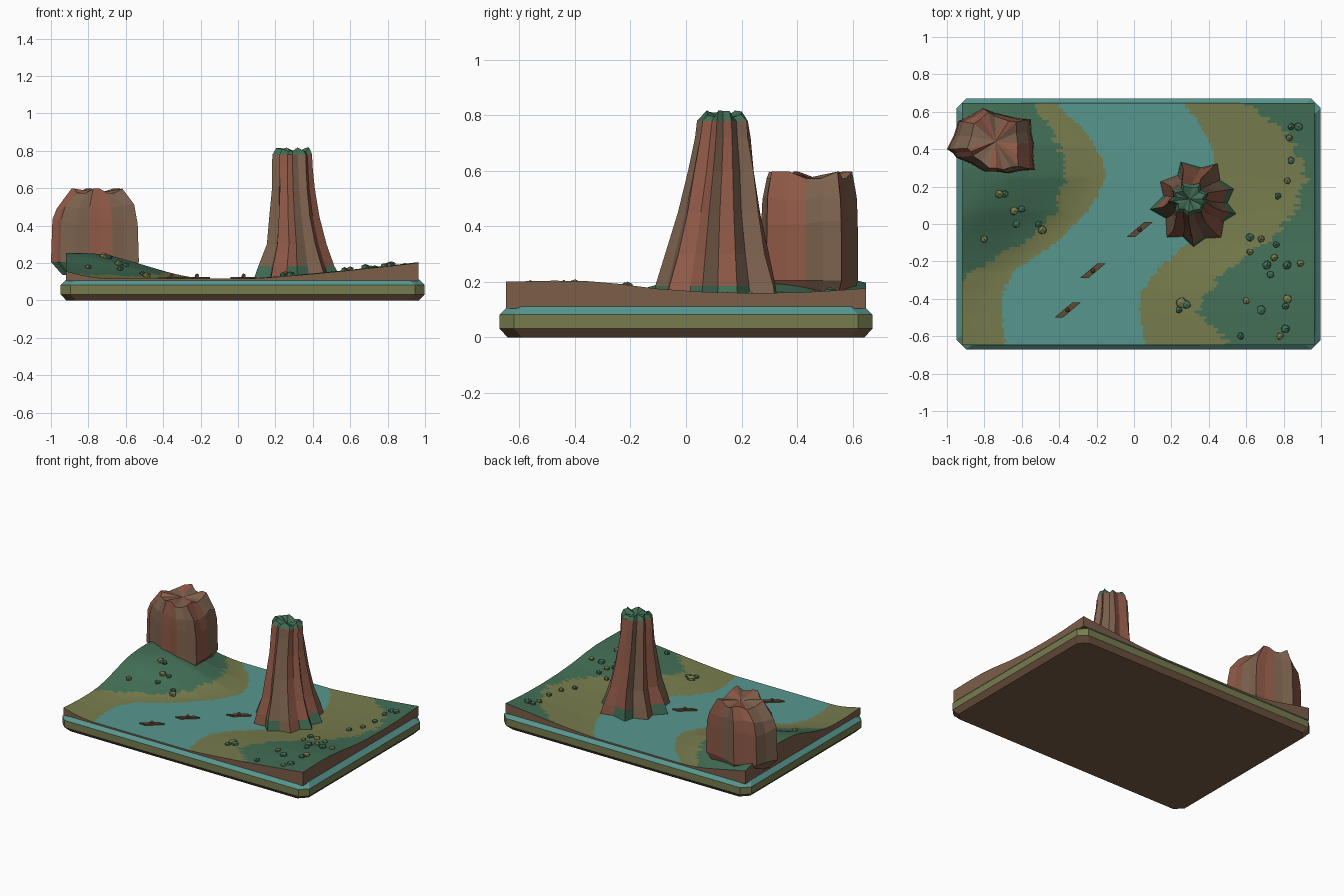
import bpy, bmesh, math, random
from mathutils import Vector

random.seed(4)
if "Cube" in bpy.data.objects:
    bpy.data.objects.remove(bpy.data.objects["Cube"])


def material(name, code):
    lin = []
    for i in (0, 2, 4):
        c = int(code[i:i + 2], 16) / 255
        lin.append(c / 12.92 if c < 0.04 else ((c + 0.055) / 1.055) ** 2.4)
    m = bpy.data.materials.new(name)
    m.use_nodes = True
    m.diffuse_color = (*lin, 1)
    m.node_tree.nodes["Principled BSDF"].inputs["Base Color"].default_value = (*lin, 1)
    return m


WATER = material("river teal", "58968f")
SAND = material("olive sand", "777c4d")
GRASS = material("valley green", "426e55")
EARTH = material("earth brown", "7c5e49")
RED = material("red rock", "8f5947")
TAN = material("tan rock", "7d624e")
WOOD = material("boat wood", "5c4a35")


def finish(name, bm, mats):
    bmesh.ops.recalc_face_normals(bm, faces=bm.faces)
    mesh = bpy.data.meshes.new(name)
    bm.to_mesh(mesh)
    bm.free()
    for m in mats:
        mesh.materials.append(m)
    ob = bpy.data.objects.new(name, mesh)
    bpy.context.collection.objects.link(ob)
    return ob


def loft(name, rings, mats, wall, bottom, top, peak=None):
    """Skin closed rings; wall(level, side) picks the colour of each face."""
    bm = bmesh.new()
    loops = [[bm.verts.new(p) for p in r] for r in rings]
    n = len(rings[0])
    for k in range(len(loops) - 1):
        for i in range(n):
            j = (i + 1) % n
            f = bm.faces.new((loops[k][i], loops[k][j], loops[k + 1][j], loops[k + 1][i]))
            f.material_index = wall(k, i)
    bm.faces.new(loops[0]).material_index = bottom
    if peak:
        tip = bm.verts.new(peak)
        for i in range(n):
            f = bm.faces.new((loops[-1][i], loops[-1][(i + 1) % n], tip))
            f.material_index = top(i)
    else:
        bm.faces.new(loops[-1]).material_index = top(0)
    return finish(name, bm, mats)


# Layered plinth with chamfered edges and corners
def plinth_ring(z, inset):
    a, b, c = 0.973 - inset, 0.672 - inset, 0.052
    pts = []
    for sx, sy in ((1, 1), (-1, 1), (-1, -1), (1, -1)):
        pair = [(sx * a, sy * (b - c)), (sx * (a - c), sy * b)]
        pts += pair if sx * sy > 0 else pair[::-1]
    return [(x + 0.025, y, z) for x, y in pts]


loft("plinth", [plinth_ring(0, 0.03), plinth_ring(0.032, 0), plinth_ring(0.082, 0),
                plinth_ring(0.112, 0.03)],
     [EARTH, SAND, WATER], lambda k, i: k, 0, lambda i: 2)

# River banks: y, left grass, left water, right water, right grass
BANKS = [(-0.65, -1.1, -0.68, 0.06, 0.52), (-0.48, -1.05, -0.71, 0.03, 0.35),
         (-0.36, -0.96, -0.7, 0.04, 0.39), (-0.25, -0.85, -0.64, 0.12, 0.5),
         (-0.1, -0.6, -0.42, 0.29, 0.7), (0.07, -0.42, -0.24, 0.4, 0.87),
         (0.25, -0.36, -0.15, 0.44, 0.92), (0.42, -0.4, -0.2, 0.41, 0.86),
         (0.53, -0.46, -0.3, 0.35, 0.76), (0.65, -0.56, -0.42, 0.27, 0.58)]


def banks(y):
    for lo, hi in zip(BANKS, BANKS[1:]):
        if y <= hi[0]:
            t = max(0, (y - lo[0]) / (hi[0] - lo[0]))
            return [a + (b - a) * t for a, b in zip(lo[1:], hi[1:])]
    return list(BANKS[-1][1:])


def ground(x, y):
    _, left, right, _ = banks(y)
    z = 0.117
    if x > right:
        z += 0.095 * (x - right) ** 1.25
    elif x < left:
        t = min(1, (left - x) / 0.68)
        hill = 0.138 - 0.12 * max(0, y - 0.3) - 0.05 * math.exp(-((y + 0.14) / 0.2) ** 2)
        z += hill * t * t * (3 - 2 * t)
    return z


# Valley floor with its colour bands and earth sides
NX, NY = 150, 84
X0, X1, Y0, Y1 = -0.92, 0.965, -0.648, 0.648
bm = bmesh.new()
grid = []
for j in range(NY + 1):
    y = Y0 + (Y1 - Y0) * j / NY
    xs = [X0 + (X1 - X0) * i / NX for i in range(NX + 1)]
    grid.append([bm.verts.new((x, y, ground(x, y))) for x in xs])
for j in range(NY):
    edges = banks((grid[j][0].co.y + grid[j + 1][0].co.y) / 2)
    edges = [e + random.uniform(-r, r) for e, r in zip(edges, (0.026, 0.008, 0.008, 0.026))]
    for i in range(NX):
        f = bm.faces.new((grid[j][i], grid[j][i + 1], grid[j + 1][i + 1], grid[j + 1][i]))
        x = f.calc_center_median().x
        f.material_index = 2 if x < edges[0] or x > edges[3] else 0 if edges[1] < x < edges[2] else 1
rim = grid[0] + [r[-1] for r in grid[1:]] + grid[-1][-2::-1] + [r[0] for r in grid[-2:0:-1]]
foot = [bm.verts.new((v.co.x, v.co.y, 0.105)) for v in rim]
for i in range(len(rim)):
    j = (i + 1) % len(rim)
    bm.faces.new((rim[i], rim[j], foot[j], foot[i])).material_index = 3
bm.faces.new(foot).material_index = 3
valley = finish("valley_floor", bm, [WATER, SAND, GRASS, EARTH])
valley.select_set(True)
bpy.context.view_layer.objects.active = valley
bpy.ops.object.shade_smooth_by_angle(angle=math.radians(40))

# Tall fluted butte: z, centre x, centre y, x radius, y radius
SIDES = 18
reach = [random.uniform(0.98, 1.1) if i % 2 else random.uniform(0.76, 0.9) for i in range(SIDES)]
turn = [i + random.uniform(0, 0.5) for i in range(SIDES)]
LEVELS = [(0.11, 0.33, 0.11, 0.225, 0.225), (0.185, 0.325, 0.112, 0.195, 0.208),
          (0.3, 0.32, 0.115, 0.155, 0.178), (0.45, 0.308, 0.12, 0.128, 0.145),
          (0.6, 0.3, 0.128, 0.112, 0.118), (0.72, 0.297, 0.132, 0.106, 0.097),
          (0.78, 0.297, 0.133, 0.105, 0.088), (0.81, 0.297, 0.133, 0.088, 0.068)]
rings = []
for z, cx, cy, rx, ry in LEVELS:
    ring = []
    for i in range(SIDES):
        a = math.tau * turn[i] / SIDES
        wobble = reach[i] * random.uniform(0.97, 1.03)
        dz = random.uniform(-0.02, 0.008) if z > 0.8 else 0
        ring.append((cx + rx * wobble * math.cos(a), cy + ry * wobble * math.sin(a), z + dz))
    rings.append(ring)


def butte_colour(k, i):
    if k == len(LEVELS) - 2 or (k == 0 and i % 4 < 2):
        return 2
    return (i // 2 + i) % 2


loft("tall_butte", rings, [RED, TAN, GRASS], butte_colour, 0, lambda i: 2, (0.297, 0.133, 0.785))

# Squat boulder overhanging the corner
OUTLINE = [(-1, 0.4), (-0.95, 0.355), (-0.8, 0.28), (-0.67, 0.27), (-0.53, 0.29), (-0.535, 0.43),
           (-0.55, 0.56), (-0.68, 0.58), (-0.81, 0.62), (-0.94, 0.55)]
centre = Vector((-0.74, 0.44))
corners = []
for i, p in enumerate(OUTLINE):
    p, q = Vector(p), Vector(OUTLINE[(i + 1) % len(OUTLINE)])
    corners += [p, centre + ((p + q) / 2 - centre) * 0.97]
rings = []
for z, sx, sy in ((0.135, 0.76, 0.86), (0.205, 1, 1), (0.42, 0.97, 0.99), (0.5, 0.88, 0.97), (0.585, 0.58, 0.88)):
    ring = []
    for i, p in enumerate(corners):
        d = p - centre
        dz = 0.012 * (-1) ** (i // 2) if z > 0.55 else random.uniform(-0.015, 0.015) if z > 0.3 else 0
        ring.append((centre.x + d.x * sx, centre.y + d.y * sy, z + dz))
    rings.append(ring)
loft("squat_boulder", rings, [RED, TAN, GRASS],
     lambda k, i: 2 if k == 0 and i < 6 else (i // 2) % 2, 0,
     lambda i: (i // 2) % 2, (centre.x, centre.y, 0.575))

# Slanted river boats, each with a small rider
for n, (x, y) in enumerate([(0.03, -0.03), (-0.22, -0.25), (-0.355, -0.46)]):
    plan = [(-0.07, -0.04), (-0.025, -0.04), (0.07, 0.04), (0.025, 0.04)]
    rings = [[(x + px, y + py, z) for px, py in plan] for z in (0.116, 0.126)]
    loft(f"boat_{n + 1}", rings, [WOOD], lambda k, i: 0, 0, lambda i: 0)
    bm = bmesh.new()
    bmesh.ops.create_icosphere(bm, subdivisions=1, radius=0.013)
    bmesh.ops.translate(bm, verts=bm.verts, vec=(x, y, 0.131))
    finish(f"rider_{n + 1}", bm, [RED])

# Low faceted bushes: x, y, radius
BUSHES = [(-0.72, 0.16, 3), (-0.69, 0.16, 2), (-0.64, 0.07, 3), (-0.6, 0.08, 2), (-0.63, 0, 2), (-0.49, -0.03, 3),
          (-0.51, 0, 2), (-0.8, -0.08, 2), (0.88, 0.52, 3), (0.84, 0.52, 2), (0.83, 0.46, 2),
          (0.84, 0.34, 2), (0.82, 0.23, 2), (0.77, 0.15, 2), (0.62, -0.07, 3), (0.68, -0.08, 2),
          (0.76, -0.11, 2), (0.75, -0.18, 2), (0.71, -0.22, 3), (0.82, -0.22, 3),
          (0.89, -0.21, 2), (0.73, -0.27, 2), (0.25, -0.42, 4), (0.28, -0.43, 3), (0.24, -0.46, 2),
          (0.6, -0.41, 2), (0.68, -0.46, 3), (0.82, -0.4, 3), (0.81, -0.44, 2), (0.81, -0.56, 3),
          (0.78, -0.6, 2), (0.57, -0.6, 2), (0.62, -0.15, 2)]
for n, (x, y, size) in enumerate(BUSHES):
    bm = bmesh.new()
    bmesh.ops.create_icosphere(bm, subdivisions=1, radius=0.01 + 0.0055 * size)
    for v in bm.verts:
        v.co *= random.uniform(0.85, 1.1)
        v.co.z *= 0.75
        v.co += Vector((x, y, ground(x, y) + 0.004))
    finish(f"bush_{n + 1}", bm, [SAND if n % 5 in (0, 2) else GRASS])
